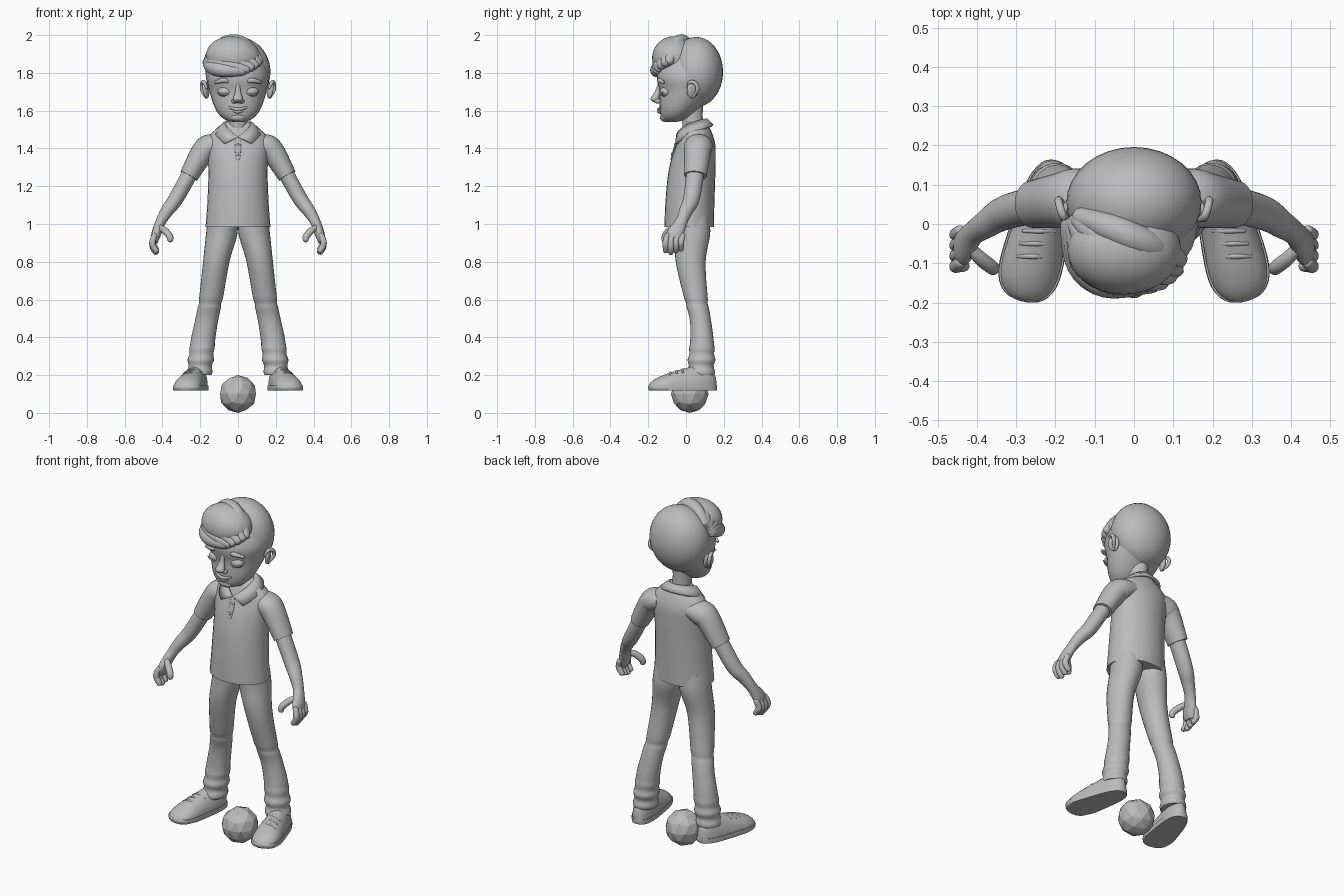
import bpy, bmesh, math
from mathutils import Vector, Matrix, Euler

default_cube = bpy.data.objects.get("Cube")
if default_cube:
    bpy.data.objects.remove(default_cube, do_unlink=True)

grey = (.5, .5, .5, 1)
clay = bpy.data.materials.new("plain grey")
clay.use_nodes = True
clay.diffuse_color = grey
clay.node_tree.nodes["Principled BSDF"].inputs["Base Color"].default_value = grey
SIDEWAYS, BACKWARD, UPWARD = Vector((1, 0, 0)), Vector((0, 1, 0)), Vector((0, 0, 1))


def finish(name, bm, mirror=False, smooth=True):
    """Turn a bmesh into a named, shaded object, mirrored across the body if asked."""
    bmesh.ops.recalc_face_normals(bm, faces=bm.faces)
    mesh = bpy.data.meshes.new(name)
    bm.to_mesh(mesh)
    bm.free()
    mesh.materials.append(clay)
    obj = bpy.data.objects.new(name, mesh)
    bpy.context.collection.objects.link(obj)
    if mirror:
        obj.modifiers.new("mirror", "MIRROR")
    if smooth:
        bpy.ops.object.select_all(action="DESELECT")
        obj.select_set(True)
        bpy.context.view_layer.objects.active = obj
        bpy.ops.object.shade_smooth_by_angle(angle=math.radians(50))
    return obj


def resample(rows, steps):
    """Smooth Catmull-Rom interpolation through rows of numbers."""
    rows = [Vector(row) for row in rows]
    last = len(rows) - 1
    result = []
    for i in range(last):
        before, start, end, after = rows[max(i - 1, 0)], rows[i], rows[i + 1], rows[min(i + 2, last)]
        for step in range(steps):
            t = step / steps
            slope = (end - before) / 2
            curve = before - start * 2.5 + end * 2 - after / 2
            cubic = (start - end) * 1.5 + (after - before) / 2
            result.append(start + slope * t + curve * t * t + cubic * t * t * t)
    return result + [rows[last]]


def loft(name, rings, mirror=False, level=False, toward=BACKWARD, steps=5, clamp=None, folds=None):
    """Skin elliptical rings of (x, y, z, radius across, radius toward the given axis)."""
    rings = resample(rings, steps)
    centres = [Vector(ring[:3]) for ring in rings]
    sides = 28
    bm = bmesh.new()
    loops = []
    for i, (centre, ring) in enumerate(zip(centres, rings)):
        tangent = UPWARD
        if not level:
            tangent = (centres[min(i + 1, len(centres) - 1)] - centres[max(i - 1, 0)]).normalized()
        along = (toward - tangent * toward.dot(tangent)).normalized()
        across = tangent.cross(along)
        swell = folds(centre.z) if folds else 1
        loop = []
        for k in range(sides):
            angle = math.tau * k / sides
            point = centre + swell * (across * ring[3] * math.cos(angle) + along * ring[4] * math.sin(angle))
            if clamp:
                point.z = min(max(point.z, clamp[0]), clamp[1])
            loop.append(bm.verts.new(point))
        loops.append(loop)
    for low, high in zip(loops, loops[1:]):
        for k in range(sides):
            n = (k + 1) % sides
            bm.faces.new((low[k], low[n], high[n], high[k]))
    bm.faces.new(loops[0])
    bm.faces.new(loops[-1])
    return finish(name, bm, mirror)


def stack(name, rows):
    """Level rings on the middle line, from (height, front, back, half width)."""
    rings = [(0, (front + back) / 2, z, wide, (back - front) / 2) for z, front, back, wide in rows]
    return loft(name, rings, level=True)


def tube(name, points, radius, mirror=False, toward=BACKWARD, taper=.6, flat=1):
    """Rounded tube through a few points, thinner at both ends."""
    path = [Vector(point) for point in points]
    tip = radius / 10
    reach = radius * taper / 2
    first = path[0] + (path[0] - path[1]).normalized() * reach
    last = path[-1] + (path[-1] - path[-2]).normalized() * reach
    rings = [(*first, tip, tip * flat)]
    for point in path:
        size = radius * taper if point in (path[0], path[-1]) else radius
        rings.append((*point, size, size * flat))
    rings.append((*last, tip, tip * flat))
    return loft(name, rings, mirror, toward=toward)


def arc(name, middle, reach, radius, mirror=False):
    """Short bowed tube, symmetric about its middle point."""
    middle, reach = Vector(middle), Vector(reach)
    other = Vector((-reach.x, reach.y, reach.z))
    return tube(name, [middle + other, middle, middle + reach], radius, mirror)


def blob(name, centre, size, turn=(0, 0, 0), mirror=False):
    bm = bmesh.new()
    bmesh.ops.create_uvsphere(bm, u_segments=32, v_segments=20, radius=1)
    bm.transform(Matrix.LocRotScale(Vector(centre), Euler(turn), Vector(size)))
    return finish(name, bm, mirror)


# Ball
bm = bmesh.new()
bmesh.ops.create_icosphere(bm, subdivisions=2, radius=.1)
bm.transform(Matrix.Translation((0, .02, .1)))
finish("ball", bm, smooth=False)

# Head, neck and face
stack("head", [(1.54, -.11, -.05, .03), (1.56, -.13, .01, .08), (1.61, -.14, .07, .12),
               (1.7, -.14, .15, .15), (1.8, -.15, .17, .16), (1.94, -.06, .12, .09)])
stack("neck", [(1.45, -.01, .11, .06), (1.54, -.02, .09, .05), (1.64, -.03, .09, .05)])
loft("nose", [(0, -.14, 1.74, .01, .01), (0, -.15, 1.7, .015, .015),
              (0, -.165, 1.66, .027, .024), (0, -.15, 1.64, .01, .01)], level=True)
blob("nostrils", (.02, -.15, 1.65), (.014, .018, .012), mirror=True)
blob("closed_eyes", (.073, -.11, 1.7), (.037, .028, .026), (0, 0, .3), True)
arc("eyelashes", (.073, -.135, 1.685), (.034, .012, .01), .005, True)
arc("eyebrows", (.075, -.14, 1.76), (.045, .02, -.01), .013, True)
arc("upper_lip", (0, -.145, 1.607), (.045, .012, .01), .009)
arc("lower_lip", (0, -.142, 1.595), (.026, .006, .005), .01)
blob("chin", (0, -.11, 1.565), (.045, .028, .024))
blob("ears", (.17, .035, 1.71), (.014, .032, .046), (0, .15, .35), True)
tube("ear_rims", [(.165, .01, 1.72), (.18, .02, 1.75), (.19, .05, 1.745),
                  (.19, .06, 1.71), (.17, .035, 1.67)], .01, True, toward=SIDEWAYS)

# Hair: close cap, swept quiff and strands fanned out from the parting
blob("hair_cap", (0, .055, 1.805), (.172, .141, .185))
blob("hair_quiff", (-.025, -.065, 1.885), (.145, .115, .108), (.3, .1, 0))
lowest = [(-.165, 0, 1.86), (-.135, -.1, 1.83), (-.07, -.15, 1.815), (.03, -.155, 1.81)]
highest = [(-.14, .02, 1.91), (-.06, -.01, 1.96), (.03, -.05, 1.95), (.115, -.09, 1.86)]
strand_count = 6
for i in range(strand_count):
    t = i / (strand_count - 1)
    path = [Vector(low).lerp(Vector(high), t) for low, high in zip(lowest, highest)]
    for point in path[1:]:
        outward = (point - Vector((0, 0, 1.85))).normalized()
        point += outward * math.sin(math.pi * t) * .02
    tube("hair_strand", path, .038)

# Shirt body, placket and buttons
stack("shirt", [(.985, -.114, .147, .172), (1.1, -.11, .15, .163), (1.25, -.097, .155, .157),
                (1.35, -.076, .157, .16), (1.42, -.05, .155, .17), (1.47, -.033, .142, .15),
                (1.51, -.015, .125, .105), (1.54, 0, .11, .065)])
tube("shirt_placket", [(0, -.043, 1.455), (0, -.062, 1.4), (0, -.078, 1.345)], .016, flat=.3)
for z, y in ((1.42, -.058), (1.37, -.075)):
    blob("shirt_button", (0, y, z), (.008, .005, .008))

# Collar: a band that dips to the front and ends in two points
bm = bmesh.new()
previous = None
collar_steps = 16
for i in range(collar_steps + 1):
    t = i / collar_steps
    inner, outer = math.pi * t, math.pi * t * .8
    dip = t * t * .095
    pair = [bm.verts.new((.067 * math.sin(inner), .03 + .077 * math.cos(inner), 1.555 - dip)),
            bm.verts.new((.12 * math.sin(outer), .035 + .105 * math.cos(outer), 1.52 - dip))]
    if previous:
        bm.faces.new((previous[0], pair[0], pair[1], previous[1]))
    previous = pair
thickness = finish("collar", bm, True).modifiers.new("thickness", "SOLIDIFY")
thickness.thickness = .014
thickness.offset = 0

# Sleeves, arms and hands
loft("sleeves", [(.09, .07, 1.425, .05, .07), (.15, .065, 1.41, .065, .076),
                 (.19, .06, 1.375, .062, .07), (.26, .05, 1.255, .05, .06)], True)
loft("arms", [(.225, .055, 1.32, .042, .048), (.325, .03, 1.14, .04, .044),
              (.375, 0, 1.07, .034, .036), (.41, -.025, 1.01, .027, .032),
              (.435, -.06, .94, .025, .046), (.44, -.066, .9, .014, .035)], True)
for i, finger in enumerate(("index", "middle", "ring", "little")):
    y = -.107 + i * .027
    tip_height = .845 + abs(i - 1) * .009
    tube(finger + "_fingers", [(.44, y + .01, .945), (.452, y, .91),
                               (.45, y, tip_height + .03), (.43, y, tip_height)], .0165, True, taper=.8)
tube("thumbs", [(.418, -.06, .985), (.388, -.09, .965), (.362, -.11, .935), (.358, -.115, .91)],
     .018, True, taper=.75)


def trouser_folds(z):
    """A crease under the knee, and bunched cloth toward the cuff."""
    crease = math.exp(-((z - .58) / .015) ** 2) * .06
    bunching = max(0, min(1, (.38 - z) * 10)) * .06
    return 1 - crease + bunching * math.sin(z * 95)


loft("trouser_legs", [(.083, .03, 1.05, .075, .09), (.086, .035, .95, .083, .093),
                      (.115, .025, .8, .07, .079), (.144, .054, .6, .063, .062),
                      (.164, .075, .5, .061, .056), (.183, .084, .4, .064, .061),
                      (.195, .083, .3, .066, .069), (.205, .078, .2, .064, .07)],
     True, level=True, steps=14, folds=trouser_folds)

# Shoes: rings run from heel to toe, flattened at the ground
heel, toe = Vector((.198, .162, .135)), Vector((.284, -.197, .135))


def shoe_part(name, rim, clamp):
    rings = []
    ring_count = 12
    for i in range(ring_count + 1):
        t = (1 - math.cos(math.pi * i / ring_count)) / 2
        rounding = math.sqrt(1 - abs(2 * t - 1) ** 4) + .05
        rings.append((*heel.lerp(toe, t), (.052 + .03 * t) * rounding + rim, (.14 - .095 * t) * rounding))
    loft(name, rings, True, toward=UPWARD, steps=2, clamp=clamp)


shoe_part("shoe_uppers", 0, (.122, .3))
shoe_part("shoe_soles", .005, (.118, .145))
for i in range(3):
    t = .5 + i * .09
    lace = heel.lerp(toe, t)
    lace.z += .141 - .095 * t
    arc("shoe_laces", lace, (.04, 0, -.014), .007, True)
